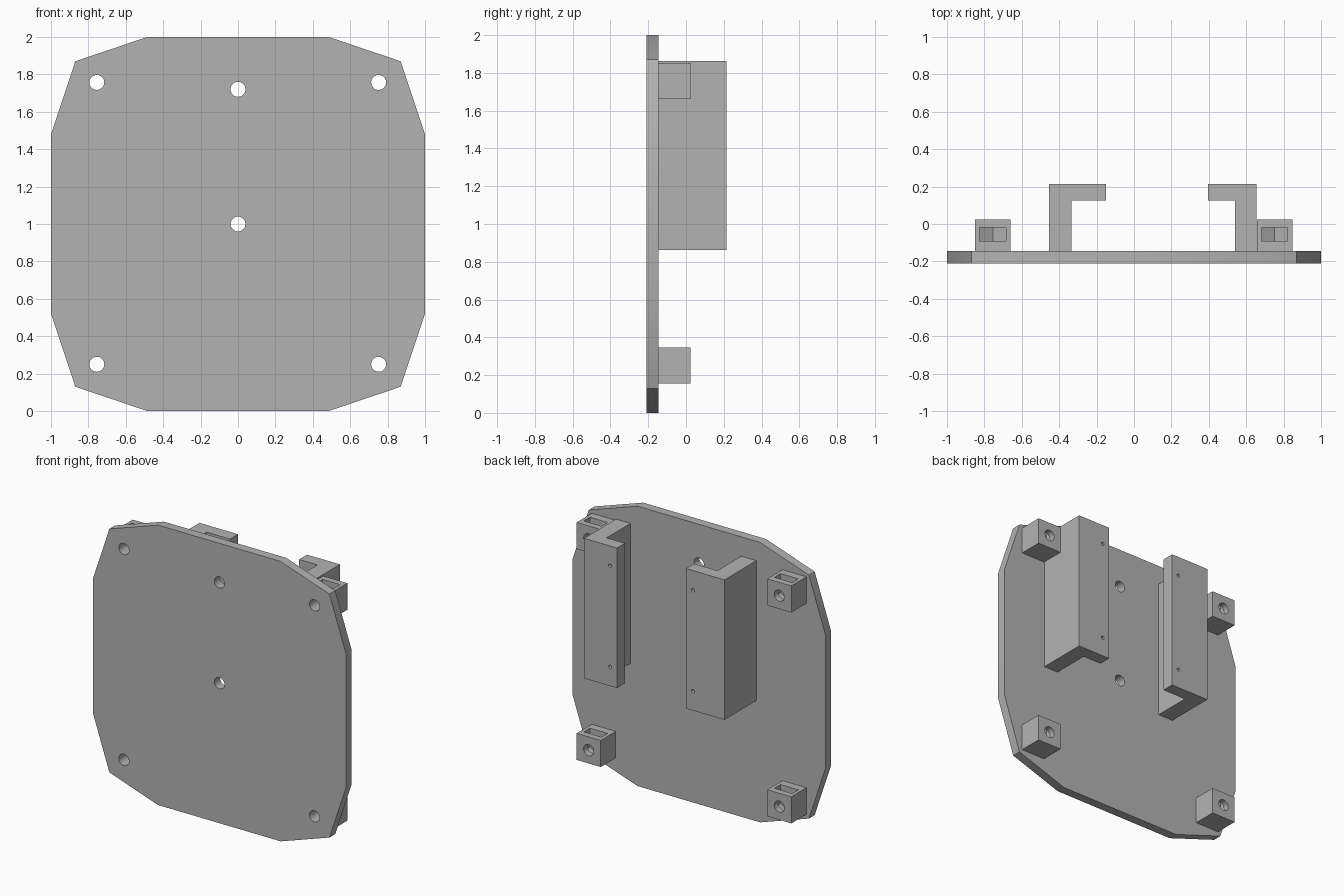
import bpy, bmesh, math
from mathutils import Vector

old = bpy.data.objects.get("Cube")
if old:
    bpy.data.objects.remove(old, do_unlink=True)

grey = bpy.data.materials.new("plain_grey")
grey.use_nodes = True
grey.diffuse_color = (0.45, 0.45, 0.45, 1)
grey.node_tree.nodes["Principled BSDF"].inputs["Base Color"].default_value = (0.45, 0.45, 0.45, 1)

FRONT, BACK = -0.21, -0.145   # plate faces
BLOCK_BACK = 0.025
RAIL_INNER, RAIL_BACK = 0.125, 0.215


def prism(name, profile, axis, lo, hi):
    """Extrude a flat profile along y (profile in x, z) or z (profile in x, y)."""
    def place(a, b, t):
        return (a, t, b) if axis == "y" else (a, b, t)
    bm = bmesh.new()
    face = bm.faces.new([bm.verts.new(place(a, b, lo)) for a, b in profile])
    out = bmesh.ops.extrude_face_region(bm, geom=[face])
    verts = [v for v in out["geom"] if isinstance(v, bmesh.types.BMVert)]
    bmesh.ops.translate(bm, verts=verts, vec=Vector(place(0, 0, hi - lo)))
    bmesh.ops.recalc_face_normals(bm, faces=bm.faces)
    mesh = bpy.data.meshes.new(name)
    bm.to_mesh(mesh)
    bm.free()
    mesh.materials.append(grey)
    obj = bpy.data.objects.new(name, mesh)
    bpy.context.collection.objects.link(obj)
    return obj


def drill(x, z, radius, lo, hi, sides=32):
    ring = [(x + radius * math.cos(math.tau * i / sides),
             z + radius * math.sin(math.tau * i / sides)) for i in range(sides)]
    return prism("cutter", ring, "y", lo, hi)


def cut(obj, cutters):
    """Subtract the cutters, then discard them."""
    bpy.ops.object.select_all(action="DESELECT")
    obj.select_set(True)
    bpy.context.view_layer.objects.active = obj
    for c in cutters:
        c.hide_render = True
        mod = obj.modifiers.new("hole", "BOOLEAN")
        mod.operation, mod.solver, mod.object = "DIFFERENCE", "EXACT", c
        bpy.ops.object.modifier_apply(modifier=mod.name)
        bpy.data.objects.remove(c, do_unlink=True)
    bpy.ops.object.shade_smooth_by_angle(angle=math.radians(30))


# Base plate: one quarter of the outline mirrored around its centre
quarter = [(1, 0.48), (0.87, 0.87), (0.485, 1)]
half = quarter + [(-x, z) for x, z in reversed(quarter)]
outline = [(x, z + 1) for x, z in half + [(-x, -z) for x, z in half]]
plate = prism("base_plate", outline, "y", FRONT, BACK)
corners = [(x, z) for x in (-0.755, 0.752) for z in (0.25, 1.757)]
cut(plate, [drill(x, z, 0.04, -0.4, 0.1) for x, z in corners + [(0, 1), (0, 1.72)]])

# Corner blocks with a screw hole and a nut slot with a pointed floor
for x, z in corners:
    side = "left" if x > 0 else "right"
    level = "upper" if z > 1 else "lower"
    s, w = 0.095, 0.07
    block = prism(f"{level}_{side}_nut_block",
                  [(x - s, z - s), (x + s, z - s), (x + s, z + s), (x - s, z + s)],
                  "y", BACK, BLOCK_BACK)
    slot = prism("cutter", [(x - w, z + 0.2), (x - w, z - w / math.sqrt(3)),
                            (x, z - 2 * w / math.sqrt(3)),
                            (x + w, z - w / math.sqrt(3)), (x + w, z + 0.2)],
                 "y", -0.09, -0.02)
    cut(block, [slot, drill(x, z, 0.04, -0.4, 0.2)])

# L-shaped rails: outer edge, inner web face, flange tip, pilot hole
for name, outer, web, tip, hole in (("right_rail", -0.455, -0.335, -0.15, -0.205),
                                    ("left_rail", 0.655, 0.54, 0.395, 0.45)):
    rail = prism(name, [(outer, BACK), (web, BACK), (web, RAIL_INNER),
                        (tip, RAIL_INNER), (tip, RAIL_BACK), (outer, RAIL_BACK)],
                 "z", 0.862, 1.862)
    cut(rail, [drill(hole, z, 0.012, 0.1, 0.3, 20) for z in (1.0, 1.72)])
